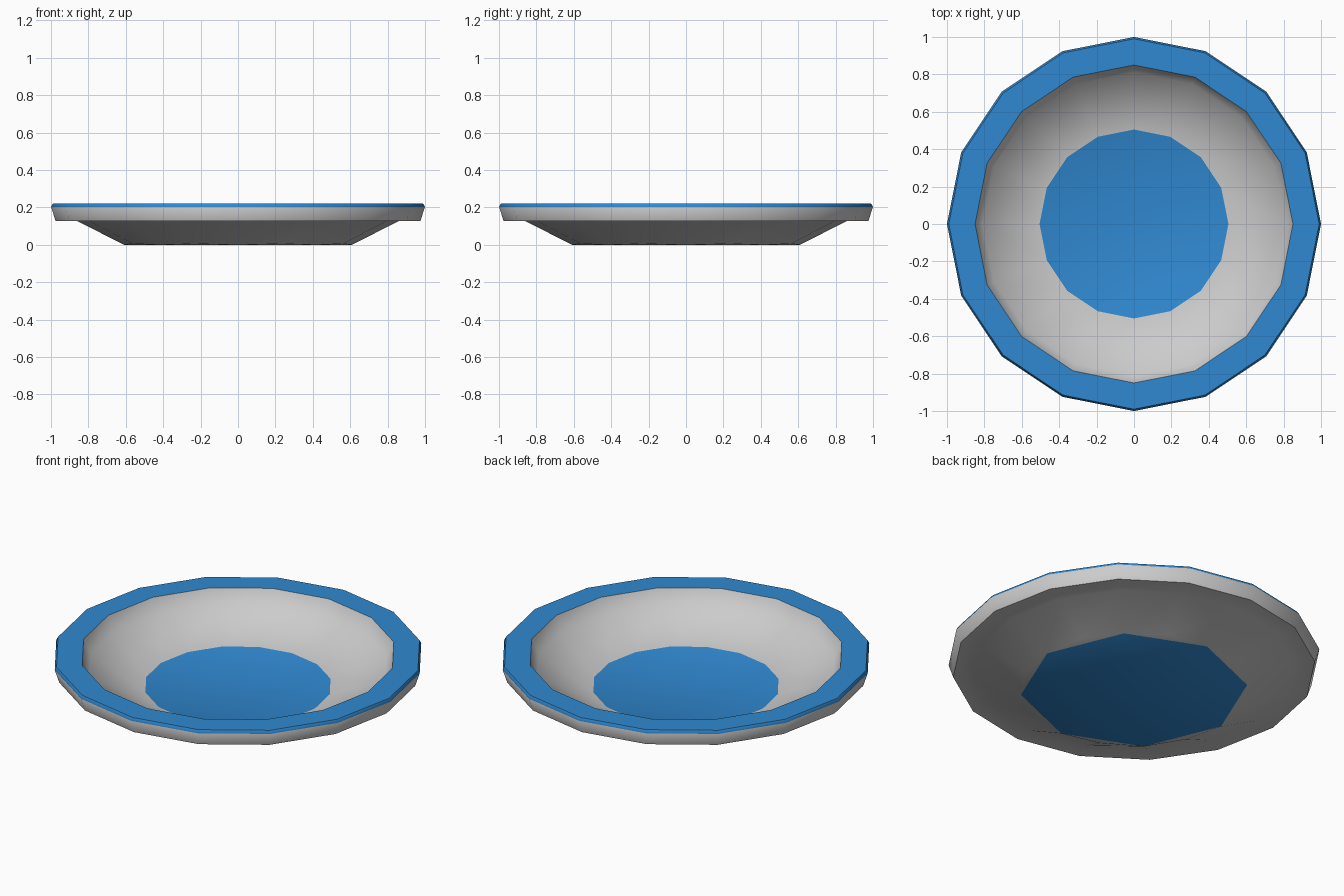
import bpy, bmesh
from math import cos, sin, pi, radians

if "Cube" in bpy.data.objects:
    bpy.data.objects.remove(bpy.data.objects["Cube"])

SIDES = 16


def material(name, rgb):
    m = bpy.data.materials.new(name)
    m.diffuse_color = (*rgb, 1.0)
    m.use_nodes = True
    m.node_tree.nodes["Principled BSDF"].inputs["Base Color"].default_value = m.diffuse_color
    return m


grey = material("glaze_grey", (0.8, 0.8, 0.8))
blue = material("glaze_blue", (0.03, 0.25, 0.64))

bm = bmesh.new()


def ring(r, z, z_odd=None):
    out = []
    for i in range(SIDES):
        a = 2 * pi * i / SIDES
        h = z_odd if (z_odd is not None and i % 2) else z
        out.append(bm.verts.new((r * cos(a), r * sin(a), h)))
    return out


def add_face(verts, mat):
    bm.faces.new(verts).material_index = mat


# profile from the foot, around the rim, to the inner well:
# radius, height, material of the band leading to it (0 grey, 1 blue)
profile = [
    (0.86, 0.127, 0),   # outer wall
    (0.975, 0.127, 0),  # rim underside
    (1.00, 0.203, 0),   # rim side
    (0.99, 0.22, 1),    # rim edge
    (0.85, 0.22, 1),    # rim top
    (0.81, 0.14, 0),    # steep inner lip
    (0.505, 0.03, 0),   # inner wall
]

foot = ring(0.61, 0.0, 0.006)
lower = foot
for r, z, mat in profile:
    upper = ring(r, z)
    for i in range(SIDES):
        j = (i + 1) % SIDES
        add_face([lower[i], lower[j], upper[j], upper[i]], mat)
    lower = upper

# blue well disc inside
add_face(lower, 1)

# blue octagon under the foot with small grey corner triangles
add_face(foot[::2][::-1], 1)
for i in range(0, SIDES, 2):
    add_face([foot[i], foot[(i + 2) % SIDES], foot[i + 1]], 0)

bmesh.ops.recalc_face_normals(bm, faces=bm.faces)
mesh = bpy.data.meshes.new("plate")
bm.to_mesh(mesh)
bm.free()
mesh.materials.append(grey)
mesh.materials.append(blue)

plate = bpy.data.objects.new("plate", mesh)
bpy.context.collection.objects.link(plate)
bpy.context.view_layer.objects.active = plate
plate.select_set(True)
bpy.ops.object.shade_smooth_by_angle(angle=radians(50))
